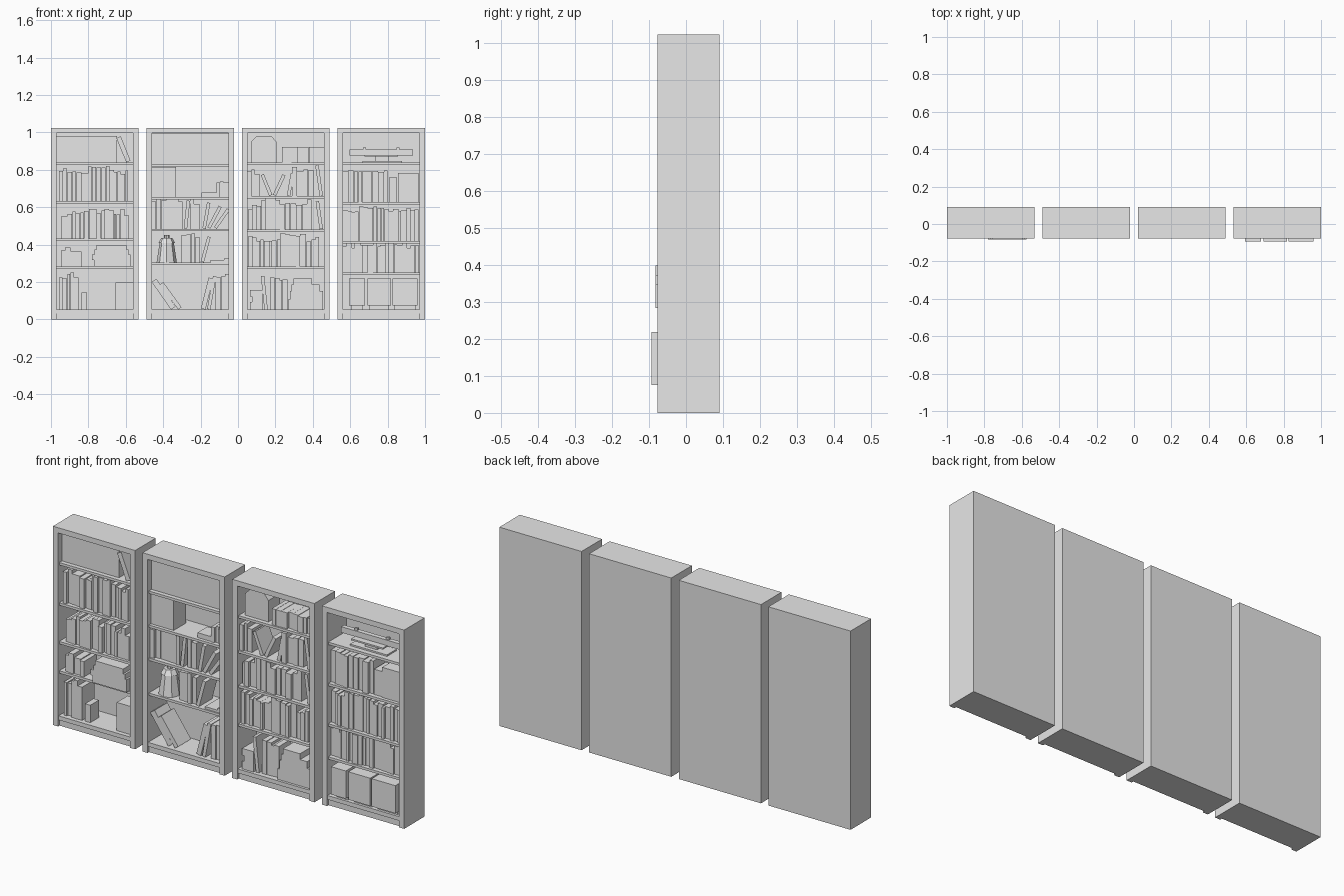
import bpy, bmesh, math, random
from mathutils import Matrix, Vector

random.seed(4)
cube = bpy.data.objects.get("Cube")
if cube:
    bpy.data.objects.remove(cube)

grey = bpy.data.materials.new("plain grey")
grey.use_nodes = True
tone = (0.8, 0.8, 0.8, 1)
grey.diffuse_color = tone
grey.node_tree.nodes["Principled BSDF"].inputs["Base Color"].default_value = tone

CENTRES = (-0.766, -0.256, 0.255, 0.766)
HALF, INNER, FRONT, BACK, TOP = 0.234, 0.205, -0.077, 0.09, 1.023
FLOOR, DEEP = 0.053, 0.08


class Part:
    """Gathers boxes and prisms into one named mesh object."""

    def __init__(self, name, case):
        self.name, self.x, self.bm = name, CENTRES[case], bmesh.new()

    def box(self, x0, x1, y0, y1, z0, z1, matrix=Matrix()):
        size = Matrix.Diagonal((x1 - x0, y1 - y0, z1 - z0, 1))
        mid = Vector((x0 + x1, y0 + y1, z0 + z1)) / 2
        bmesh.ops.create_cube(self.bm, size=1, matrix=matrix @ Matrix.Translation(mid) @ size)

    def books(self, x0, x1, z, height, vary=0.015, thick=0.022):
        count = max(1, round((x1 - x0) / thick))
        cuts = [x0 + (x1 - x0) * (i + random.uniform(-0.25, 0.25)) / count for i in range(1, count)]
        edges = [x0, *cuts, x1]
        for a, b in zip(edges, edges[1:]):
            front = random.uniform(-0.06, -0.042)
            tall = height + random.uniform(-vary, vary)
            self.box(a, b - 0.001, front, 0.05, z, z + tall)

    def lean(self, x, z, height, degrees, thick=0.018):
        a = math.radians(degrees)
        lift = z + abs(math.sin(a)) * thick / 2
        turn = Matrix.Translation((x, 0, lift)) @ Matrix.Rotation(a, 4, "Y")
        self.box(-thick / 2, thick / 2, -0.055, 0.05, 0, height, turn)

    def stack(self, x0, x1, z, layers, front=-0.06):
        for inset_l, inset_r, tall in layers:
            self.box(x0 + inset_l, x1 - inset_r, front, 0.05, z, z + tall)
            z += tall

    def prism(self, x, y, z, r1, r2, tall, sides):
        bmesh.ops.create_cone(self.bm, cap_ends=True, segments=sides, radius1=r1, radius2=r2,
                              depth=tall, matrix=Matrix.Translation((x, y, z + tall / 2)))

    def done(self):
        mesh = bpy.data.meshes.new(self.name)
        self.bm.to_mesh(mesh)
        self.bm.free()
        mesh.materials.append(grey)
        obj = bpy.data.objects.new(self.name, mesh)
        obj.location.x = self.x
        bpy.context.collection.objects.link(obj)
        return obj


# Bookcases: sides, top, back, plinth and shelves
SHELVES = ((0.84, 0.633, 0.434, 0.283), (0.83, 0.655, 0.485, 0.305),
           (0.84, 0.66, 0.482, 0.283), (0.84, 0.628, 0.42, 0.25))
for case, levels in enumerate(SHELVES):
    p = Part(f"bookcase_{case + 1}", case)
    for s in (-1, 1):
        a, b = sorted((s * INNER, s * HALF))
        p.box(a, b, FRONT, BACK, 0, TOP)
    p.box(-INNER, INNER, FRONT, BACK, TOP - 0.027, TOP)
    p.box(-INNER, INNER, DEEP, BACK, 0, TOP - 0.027)
    p.box(-INNER, INNER, -0.065, DEEP, 0, 0.032)
    p.box(-INNER, INNER, -0.073, DEEP, 0.032, FLOOR)
    for z in levels:
        p.box(-INNER, INNER, -0.067, DEEP, z - 0.013, z)
    p.done()

# First bookcase contents
a, b, c, d = SHELVES[0]
p = Part("large_box_and_leaning_book", 0)
p.box(-INNER, 0.12, -0.045, 0.05, a, a + 0.14)
p.lean(0.18, a, 0.14, -22, 0.025)
p.done()
p = Part("upper_books_1", 0)
p.books(-0.19, -0.07, b, 0.165)
p.books(-0.07, -0.035, b, 0.145, 0.005)
p.books(-0.035, 0.08, b, 0.18, 0.008)
p.books(0.08, 0.18, b, 0.155)
p.books(-0.18, -0.12, c, 0.12, 0.01)
p.books(-0.12, 0.185, c, 0.14, 0.018)
p.done()
p = Part("lower_books_1", 0)
p.books(-0.18, -0.07, d, 0.09, 0.012, 0.03)
p.stack(-0.015, 0.19, d, ((0.01, 0, 0.035), (0, 0, 0.03), (0.015, 0.01, 0.025), (0.025, 0.02, 0.025)), -0.083)
p.books(-0.19, -0.085, FLOOR, 0.18, 0.018)
p.box(-0.07, -0.04, -0.05, 0.02, FLOOR, FLOOR + 0.09)
p.box(0.11, INNER, -0.05, 0.04, FLOOR, FLOOR + 0.145)
p.done()

# Second bookcase contents
a, b, c, d = SHELVES[1]
p = Part("storage_boxes", 1)
p.box(-INNER, INNER, -0.045, 0.05, a, TOP - 0.028)
p.box(-INNER, -0.075, -0.05, 0.05, b, b + 0.16)
p.box(0.06, 0.14, -0.05, 0.03, b, b + 0.025)
p.books(0.14, INNER, b, 0.08, 0.004)
p.done()
p = Part("middle_books_2", 1)
p.books(-INNER, -0.04, c, 0.155, 0.01, 0.027)
p.lean(-0.025, c, 0.15, 6)
p.books(0, 0.05, c, 0.14, 0.02)
p.lean(0.075, c, 0.14, 10)
p.lean(0.1, c, 0.13, 28)
p.lean(0.135, c, 0.12, 35)
p.books(-0.045, 0.05, d, 0.145, 0.012, 0.024)
p.lean(0.065, d, 0.14, 15)
p.stack(0.11, INNER, d, ((0, 0, 0.012), (0.07, 0, 0.01)))
p.done()
p = Part("lantern", 1)
p.prism(-0.125, -0.01, d, 0.054, 0.038, 0.105, 8)
p.prism(-0.125, -0.01, d + 0.105, 0.044, 0.03, 0.025, 8)
p.prism(-0.125, -0.01, d + 0.13, 0.014, 0.014, 0.016, 8)
p.done()
p = Part("bottom_books_2", 1)
p.lean(-0.09, FLOOR, 0.18, -35, 0.03)
p.lean(-0.055, FLOOR, 0.165, -36, 0.022)
p.lean(0.07, FLOOR, 0.17, 14, 0.025)
p.lean(0.1, FLOOR, 0.18, 10)
p.books(0.135, INNER, FLOOR, 0.185, 0.012)
p.done()

# Third bookcase contents
a, b, c, d = SHELVES[2]
p = Part("gabled_box", 2)
p.box(-0.185, -0.05, -0.045, 0.05, a, a + 0.11)
p.done()
p = Part("gabled_box_roof", 2)
p.box(-0.185, -0.05, -0.045, 0.05, a + 0.11, a + 0.14)
for v in p.bm.verts:
    if v.co.z > a + 0.12:
        v.co.x += 0.03 if v.co.x < -0.12 else -0.025
p.done()
p = Part("upper_books_3", 2)
p.books(-0.02, INNER, a, 0.08, 0.004, 0.027)
p.books(-INNER, -0.14, b, 0.13)
p.lean(-0.08, b, 0.12, -22)
p.lean(-0.06, b, 0.12, 25)
p.lean(0.015, b, 0.12, 10)
p.books(0.035, 0.15, b, 0.145, 0.015, 0.027)
p.lean(0.19, b, 0.165, -8)
p.done()
p = Part("middle_books_3", 2)
p.books(-0.2, -0.13, c, 0.125, 0.02)
p.books(-0.13, -0.03, c, 0.16, 0.006)
p.books(-0.03, 0.14, c, 0.14, 0.02, 0.027)
p.lean(0.19, c, 0.15, -8)
p.books(-0.2, -0.03, d, 0.15, 0.018)
p.books(-0.03, 0.11, d, 0.17, 0.008, 0.027)
p.books(0.11, 0.18, d, 0.145, 0.015)
p.done()
p = Part("bottom_books_3", 2)
p.stack(-0.19, -0.125, FLOOR, ((0, 0, 0.04), (0.01, 0, 0.03), (0, 0, 0.035)))
p.lean(-0.105, FLOOR, 0.18, -6)
p.books(-0.085, 0.01, FLOOR, 0.165, 0.02)
p.stack(0.012, 0.2, FLOOR, ((0, 0, 0.055), (0.01, 0, 0.045), (0.02, 0.02, 0.035), (0.03, 0.06, 0.03)))
p.done()

# Fourth bookcase contents
a, b, c, d = SHELVES[3]
p = Part("display_model", 3)
p.box(-0.1, 0.11, -0.04, 0.04, a, a + 0.008)
p.box(-0.03, 0.04, -0.02, 0.02, a + 0.008, a + 0.04)
p.box(-0.17, 0.17, -0.012, 0.012, a + 0.038, a + 0.068)
p.box(-0.09, 0.09, -0.045, 0.045, a + 0.032, a + 0.04)
for s in (-1, 1):
    p.box(s * 0.09 - 0.008, s * 0.09 + 0.008, -0.006, 0.006, a + 0.068, a + 0.08)
p.done()
p = Part("books_4", 3)
p.books(-INNER, 0.035, b, 0.165, 0.004, 0.028)
p.box(0.04, 0.085, -0.045, 0.05, b, b + 0.13)
p.box(0.09, 0.2, -0.05, 0.05, b, b + 0.155)
p.books(-INNER, 0.2, c, 0.17, 0.015)
p.books(-INNER, 0.2, d, 0.145, 0.015)
p.done()
p = Part("bottom_bins", 3)
for x0, x1 in ((-0.172, -0.087), (-0.073, 0.052), (0.06, 0.195)):
    p.box(x0, x1, -0.093, 0.04, 0.075, 0.218)
    p.box(x0 + 0.01, x1 - 0.01, -0.06, 0.03, FLOOR, 0.075)
p.done()
